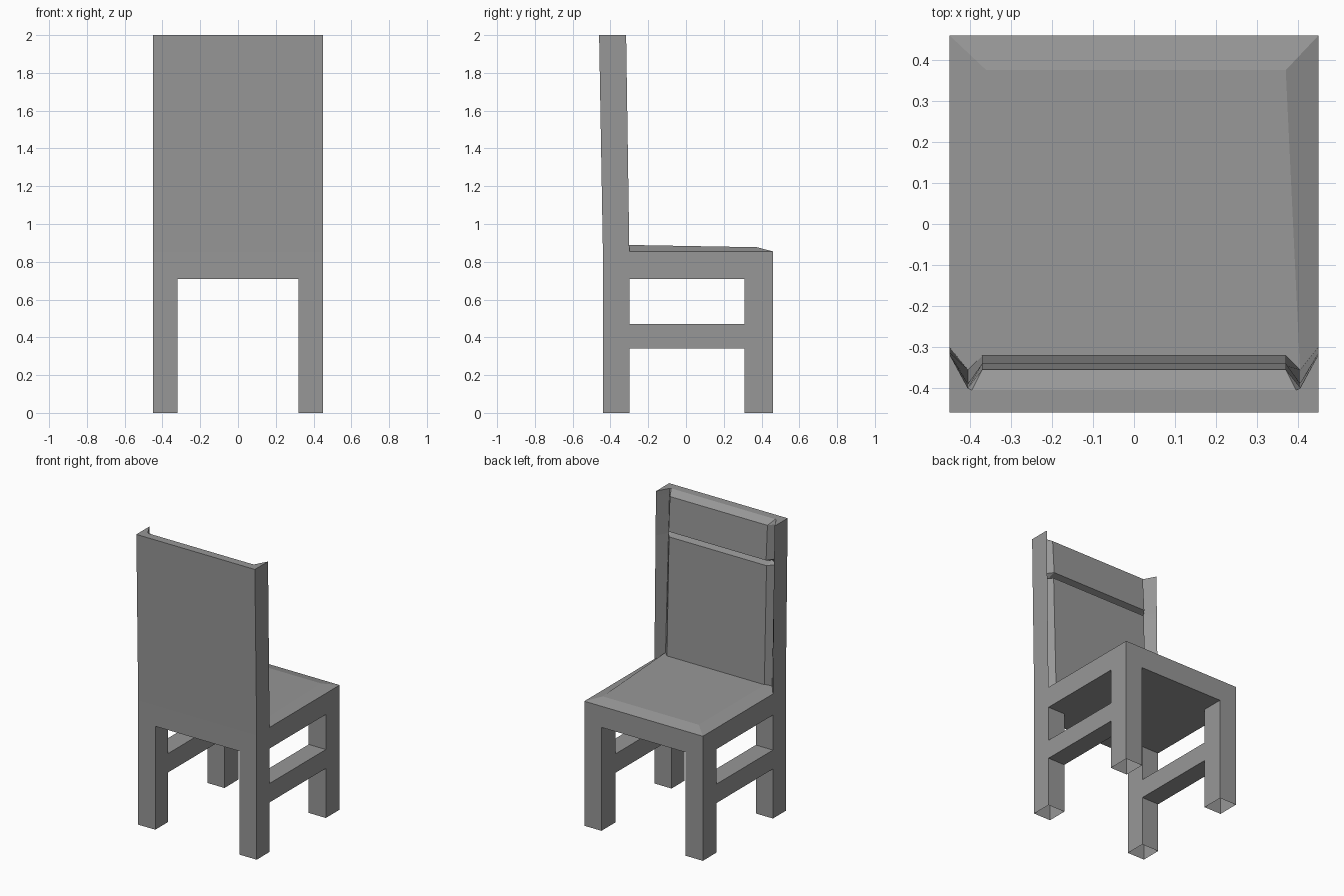
import bpy

if "Cube" in bpy.data.objects:
    bpy.data.objects.remove(bpy.data.objects["Cube"])

# Dark grey finish shared by every part
grey = bpy.data.materials.new("dark_grey")
grey.diffuse_color = (0.31, 0.31, 0.31, 1)
grey.use_nodes = True
grey.node_tree.nodes["Principled BSDF"].inputs["Base Color"].default_value = grey.diffuse_color


def loft(name, rings, cap_start=False, cap_end=False):
    """Skin closed rings of points into one flat-shaded object."""
    n = len(rings[0])
    verts = [p for ring in rings for p in ring]
    faces = []
    for r in range(len(rings) - 1):
        a, b = r * n, (r + 1) * n
        faces += [(a + i, a + (i + 1) % n, b + (i + 1) % n, b + i) for i in range(n)]
    if cap_start:
        faces.append(tuple(reversed(range(n))))
    if cap_end:
        faces.append(tuple(range(len(verts) - n, len(verts))))
    mesh = bpy.data.meshes.new(name)
    mesh.from_pydata(verts, [], faces)
    mesh.validate()
    mesh.materials.append(grey)
    obj = bpy.data.objects.new(name, mesh)
    bpy.context.collection.objects.link(obj)
    return obj


def rect(x0, x1, y0, y1, z):
    return [(x0, y0, z), (x1, y0, z), (x1, y1, z), (x0, y1, z)]


def mirror_x(obj):
    obj.modifiers.new("mirror", "MIRROR").use_axis[0] = True


# Legs: open square tubes, mirrored left to right
for name, y0, y1 in (("rear_leg", -0.44, -0.30), ("front_leg", 0.31, 0.46)):
    mirror_x(loft(name, [rect(0.32, 0.45, y0, y1, 0), rect(0.32, 0.45, y0, y1, 0.71)]))

# Side stretchers between the front and rear legs
ends = [[(0.32, y, 0.34), (0.45, y, 0.34), (0.45, y, 0.47), (0.32, y, 0.47)]
        for y in (0.31, -0.30)]
mirror_x(loft("side_stretcher", ends))

# Seat: frame with a low bevelled cushion on top
cushion = [(-0.375, -0.36, 0.89), (0.405, -0.36, 0.89),
           (0.37, 0.375, 0.877), (-0.36, 0.375, 0.877)]
loft("seat", [rect(-0.45, 0.45, -0.44, 0.46, 0.71),
              rect(-0.45, 0.45, -0.44, 0.46, 0.855), cushion], True, True)


# Backrest: leaning section with side wings, lower pad, groove and headrest
def back_section(z, pad_x, pad_y):
    t = (z - 0.855) / 1.145
    rear, wing, valley = -0.44 - 0.02 * t, -0.30 - 0.017 * t, -0.355 - 0.045 * t
    half = [(0.45, rear), (0.45, wing), (0.405, valley), (pad_x, pad_y)]
    return ([(x, y, z) for x, y in half]
            + [(-x, y, z) for x, y in reversed(half)])


profile = [(0.855, 0.37, -0.32), (1.697, 0.37, -0.345), (1.71, 0.37, -0.41),
           (1.735, 0.37, -0.34), (1.97, 0.37, -0.355), (2.0, 0.395, -0.405)]
loft("backrest", [back_section(*p) for p in profile], cap_end=True)
